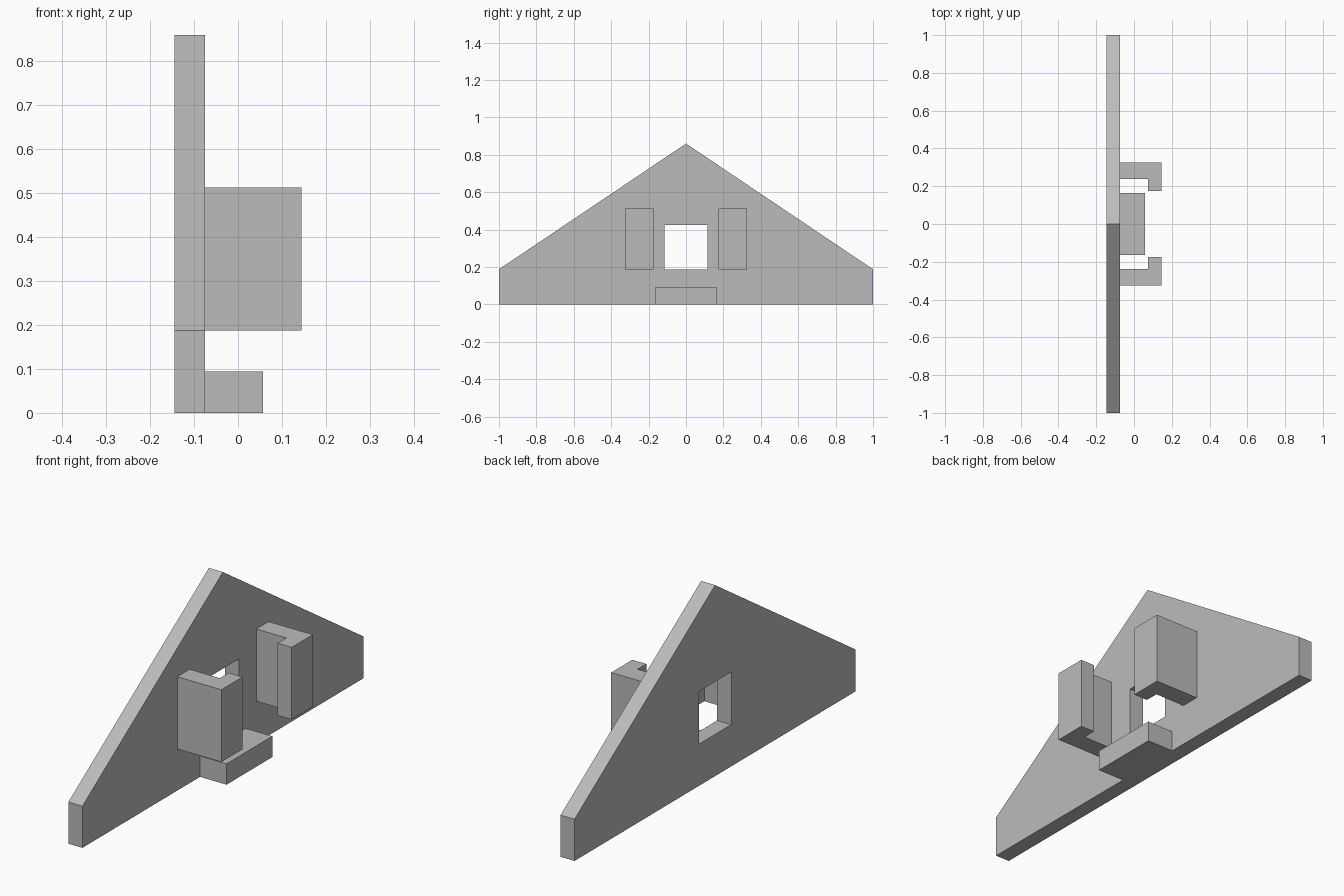
import bpy
import bmesh
from mathutils import Vector

cube = bpy.data.objects.get("Cube")
if cube:
    bpy.data.objects.remove(cube, do_unlink=True)

grey = bpy.data.materials.new("plain grey")
grey.use_nodes = True
grey.diffuse_color = (0.5, 0.5, 0.5, 1)
grey.node_tree.nodes["Principled BSDF"].inputs["Base Color"].default_value = (0.5, 0.5, 0.5, 1)


def prism(name, points, sweep):
    """Extrude a closed outline along the sweep vector."""
    bm = bmesh.new()
    face = bm.faces.new([bm.verts.new(p) for p in points])
    extruded = bmesh.ops.extrude_face_region(bm, geom=[face])
    verts = [g for g in extruded["geom"] if isinstance(g, bmesh.types.BMVert)]
    bmesh.ops.translate(bm, verts=verts, vec=Vector(sweep))
    bmesh.ops.recalc_face_normals(bm, faces=bm.faces)
    mesh = bpy.data.meshes.new(name)
    bm.to_mesh(mesh)
    bm.free()
    mesh.materials.append(grey)
    obj = bpy.data.objects.new(name, mesh)
    bpy.context.collection.objects.link(obj)
    return obj


BACK, FRONT = -0.145, -0.075   # plate thickness along x
HOOK_BASE, HOOK_TOP = 0.188, 0.513

# Gabled wall plate
gable = [(-1, 0), (1, 0), (1, 0.188), (0, 0.86), (-1, 0.188)]
plate = prism("gable_plate", [(BACK, y, z) for y, z in gable], (FRONT - BACK, 0, 0))

# Square window through the plate
window = [(-0.115, 0.188), (0.115, 0.188), (0.115, 0.425), (-0.115, 0.425)]
cutter = prism("window_cutter", [(BACK - 0.05, y, z) for y, z in window], (0.17, 0, 0))
cutter.hide_render = True
cutter.hide_viewport = True
cutter.display_type = 'WIRE'
cut = plate.modifiers.new("window", 'BOOLEAN')
cut.operation = 'DIFFERENCE'
cut.solver = 'EXACT'
cut.object = cutter

# Pair of L-shaped hooks turned towards each other
hook = [(FRONT, 0.237), (FRONT, 0.325), (0.145, 0.325),
        (0.145, 0.175), (0.075, 0.175), (0.075, 0.237)]
for name, side in (("back_hook", 1), ("front_hook", -1)):
    prism(name, [(x, side * y, HOOK_BASE) for x, y in hook],
          (0, 0, HOOK_TOP - HOOK_BASE))

# Low shelf at the foot
shelf = [(FRONT, -0.163), (0.057, -0.163), (0.057, 0.163), (FRONT, 0.163)]
prism("foot_shelf", [(x, y, 0) for x, y in shelf], (0, 0, 0.094))
